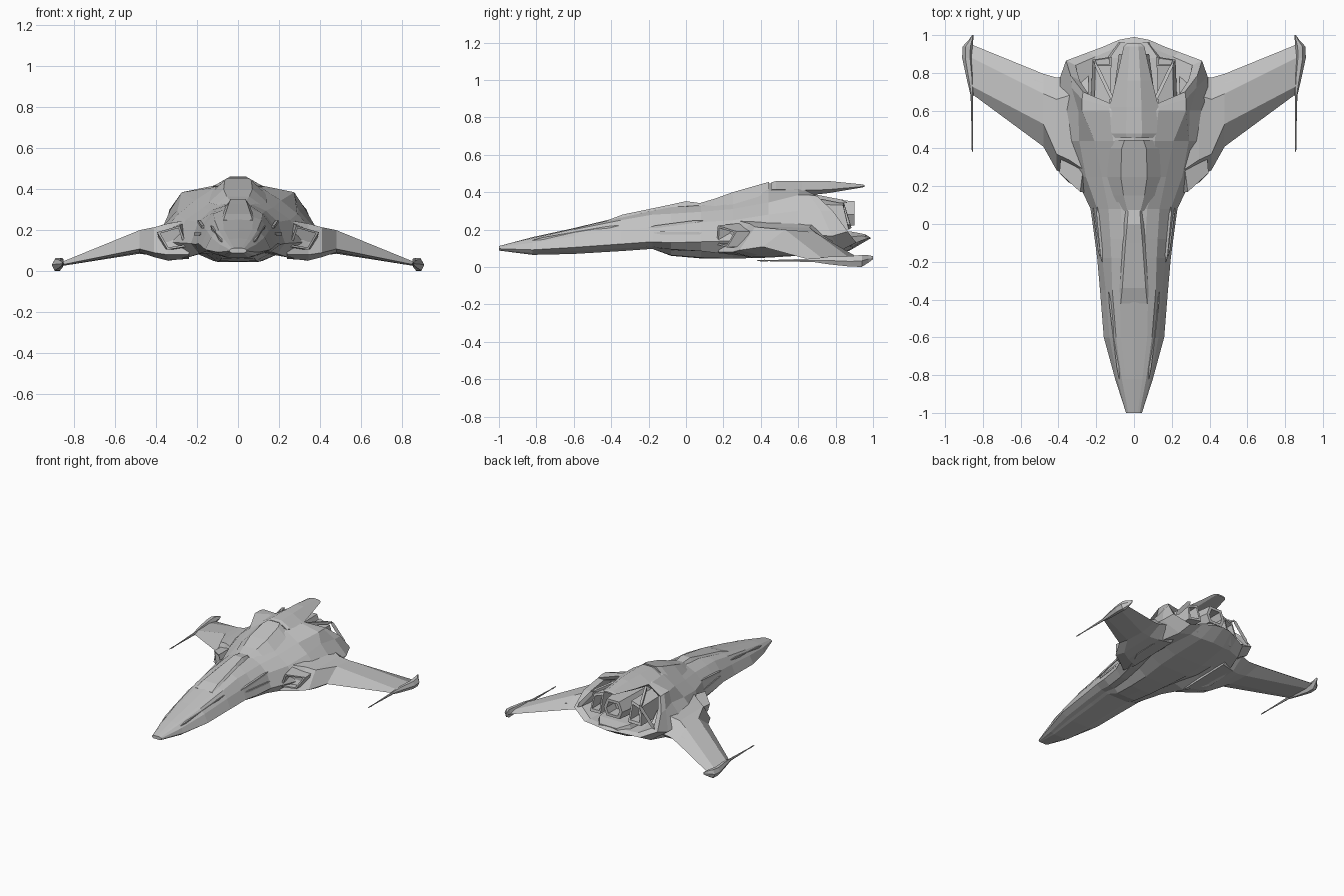
import bpy, bmesh
from mathutils import Vector

grey = bpy.data.materials.new("hull_grey")
grey.diffuse_color = (0.54, 0.54, 0.54, 1)


def loft(name, loops, cap_start=True, cap_end=True, side=1):
    """Skin a list of equal-length point loops with flat faces."""
    bm = bmesh.new()
    rings = [[bm.verts.new((p[0] * side, p[1], p[2])) for p in l] for l in loops]
    n = len(rings[0])
    for a, b in zip(rings, rings[1:]):
        for i in range(n):
            j = (i + 1) % n
            bm.faces.new((a[i], a[j], b[j], b[i]))
    if cap_start:
        bm.faces.new(rings[0])
    if cap_end:
        bm.faces.new(rings[-1])
    bmesh.ops.remove_doubles(bm, verts=bm.verts, dist=0.0005)
    bmesh.ops.recalc_face_normals(bm, faces=bm.faces)
    me = bpy.data.meshes.new(name)
    bm.to_mesh(me)
    bm.free()
    me.materials.append(grey)
    ob = bpy.data.objects.new(name, me)
    bpy.context.collection.objects.link(ob)
    return ob


def both(name, loops, **kw):
    loft(name + "_right", loops, side=1, **kw)
    loft(name + "_left", loops, side=-1, **kw)


def mirrored(half):
    """Close a half section (bottom centre to top centre) across x = 0."""
    return half + [(-x, y, z) for x, y, z in half[-2:0:-1]]


def sliver(name, a, b, w, h):
    """Thin pointed rail between two points, on both sides."""
    a, b = Vector(a), Vector(b)
    loops = []
    for t, s in ((0, 0.2), (0.12, 1), (0.85, 1), (1, 0.2)):
        c = a.lerp(b, t)
        loops.append([(c.x + dx * w * s, c.y, c.z + dz * h * s)
                      for dx, dz in ((-1, -1), (1, -1), (1, 1), (-1, 1))])
    both(name, loops)


# Fuselage: y, bottom z, outer points (x, z) from keel edge up, top z
stations = [
    (-1.0, .088, ((.03, .088), (.038, .092), (.042, .098), (.04, .105), (.03, .11), (.02, .112)), .112),
    (-.82, .065, ((.05, .065), (.08, .075), (.1, .092), (.088, .13), (.065, .152), (.045, .156)), .16),
    (-.6, .07, ((.07, .07), (.12, .085), (.16, .105), (.13, .165), (.095, .2), (.07, .205)), .208),
    (-.35, .085, ((.08, .085), (.14, .1), (.18, .123), (.15, .195), (.115, .25), (.075, .264)), .268),
    (-.18, .097, ((.09, .097), (.15, .11), (.195, .135), (.168, .215), (.12, .28), (.07, .3)), .302),
    (-.08, .06, ((.08, .063), (.16, .095), (.208, .13), (.18, .22), (.125, .285), (.06, .32)), .325),
    (.08, .046, ((.09, .05), (.19, .085), (.23, .135), (.195, .24), (.135, .295), (.07, .325)), .337),
    (.25, .045, ((.1, .045), (.25, .065), (.31, .14), (.255, .25), (.17, .31), (.125, .345)), .38),
    (.44, .05, ((.12, .05), (.34, .05), (.4, .16), (.29, .28), (.21, .345), (.11, .41)), .447),
    (.6, .06, ((.12, .06), (.34, .06), (.4, .18), (.295, .3), (.275, .385), (.13, .415)), .44),
]
VALLEY = (0, 0, 0, 0, 0, .012, .02, .035, .04, .03)    # depth of the groove beside the keel
loops = []
for (y, b, pts, t), v in zip(stations, VALLEY):
    (x1, z1), (x2, z2) = pts[:2]
    m = (x1 + (x2 - x1) * .42, y, (z1 + z2) / 2 + v)
    loops.append(mirrored([(0, y, b), (x1, y, z1), m] + [(x, y, z) for x, z in pts[1:]] + [(0, y, t)]))
# Slanted tail rim, then the hollow engine bay inside it
loops.append(mirrored([(0, .87, .085), (.1, .86, .085), (.18, .84, .1), (.27, .82, .085), (.39, .78, .165),
                       (.33, .72, .3), (.275, .66, .385), (.13, .62, .41), (0, .62, .43)]))
rim = mirrored([(0, .99, .155), (.08, .975, .155), (.16, .94, .142), (.24, .91, .13), (.36, .865, .19),
                (.335, .785, .3), (.27, .7, .38), (.13, .64, .41), (0, .64, .43)])
loops.append(rim)
loops.append([(x * .86, y - .025, .27 + (z - .27) * .86) for x, y, z in rim])
loops.append([(x * .74, .61, .27 + (z - .27) * .75) for x, y, z in rim])
loft("fuselage", loops)

# Raised panel along the top of the forebody: y, half width, bottom z, top half width, top z
panel = [(-.42, .088, .235, .07, .25), (-.34, .088, .255, .062, .28),
         (-.1, .066, .31, .045, .33), (0, .055, .32, .036, .352), (.08, .045, .325, .03, .341)]
loft("dorsal_panel", [[(-w, y, b), (w, y, b), (c, y, t), (-c, y, t)] for y, w, b, c, t in panel])

# Canopy: y, half width, edge z, half crown width, crown z
canopy = [(.07, .07, .315, .035, .341), (.15, .11, .325, .055, .364),
          (.25, .142, .335, .07, .4), (.4, .135, .38, .065, .443), (.445, .11, .405, .05, .455)]
loft("canopy", [[(-w, y, e), (w, y, e), (c, y, t), (-c, y, t)] for y, w, e, c, t in canopy])

# Dorsal spine overhanging the engine bay: y, half width, bottom z, edge z, half crown, top z
spine = [(.455, .1, .39, .415, .04, .452), (.48, .12, .39, .415, .042, .459),
         (.62, .13, .38, .41, .04, .461), (.76, .095, .395, .414, .034, .46),
         (.94, .055, .425, .43, .024, .442), (.955, .04, .428, .432, .018, .438)]
loft("dorsal_spine", [[(-w, y, e), (-w * .7, y, b), (w * .7, y, b), (w, y, e), (c, y, t), (-c, y, t)]
                      for y, w, b, e, c, t in spine])

# Wings: x, then (y, z) from the low leading edge over the top and back underneath
wing = [
    (.24, ((.17, .08), (.27, .25), (.7, .26), (.8, .16), (.7, .07), (.3, .06))),
    (.345, ((.25, .08), (.34, .232), (.68, .235), (.785, .14), (.68, .065), (.35, .052))),
    (.41, ((.285, .09), (.37, .214), (.66, .212), (.775, .125), (.66, .075), (.38, .068))),
    (.48, ((.41, .108), (.53, .2), (.69, .185), (.795, .11), (.66, .085), (.5, .092))),
    (.86, ((.69, .031), (.73, .045), (.88, .045), (.95, .033), (.88, .025), (.73, .025))),
]
both("wing", [[(x, y, z) for y, z in pts] for x, pts in wing])

# Wing tip pods with long forward spikes: y, centre x, half width, centre z, half height
pod = [(.38, .856, .002, .034, .002), (.42, .856, .005, .034, .005), (.44, .856, .003, .034, .003),
       (.68, .858, .007, .036, .009), (.76, .866, .018, .035, .02), (.88, .882, .028, .03, .028),
       (.94, .88, .027, .033, .032), (.975, .863, .012, .043, .02), (1.0, .854, .003, .05, .008)]
both("wing_tip_pod", [[(x - w, y, z), (x - w * .4, y, z - h), (x + w * .5, y, z - h),
                       (x + w, y, z), (x + w * .4, y, z + h), (x - w * .5, y, z + h)]
                      for y, x, w, z, h in pod])


def duct(outer_back, outer_front, depth, shrink):
    """Loops of a hollow duct: outside, lip, then recessed inner end."""
    c = sum((Vector(p) for p in outer_front), Vector()) / len(outer_front)
    inner = [c + (Vector(p) - c) * shrink for p in outer_front]
    return [outer_back, outer_front, inner, [p + Vector((0, depth, 0)) for p in inner]]


# Air intakes ahead of the wing roots
both("air_intake", duct([(.22, .44, .1), (.38, .44, .12), (.38, .44, .19), (.25, .44, .25)],
                        [(.25, .165, .12), (.345, .22, .105), (.395, .27, .19), (.285, .17, .222)],
                        .06, .8))

# Engine nozzles in the bay
nozzle = [(-.07, .21), (.07, .21), (.1, .28), (.065, .365), (-.065, .365), (-.1, .28)]
loft("centre_engine", duct([(x * 1.2, .6, z) for x, z in nozzle],
                           [(x * .8, .9, .285 + (z - .285) * .85) for x, z in nozzle], -.1, .7))
both("side_engine", duct([(.13, .6, .2), (.23, .6, .2), (.21, .6, .34), (.13, .6, .37)],
                         [(.12, .885, .21), (.22, .87, .2), (.205, .84, .33), (.12, .84, .36)],
                         -.1, .72))

# Struts crossing the bay from the spine to the rim
sliver("bay_strut_upper", (.1, .63, .39), (.21, .86, .345), .01, .01)
sliver("bay_strut_lower", (.2, .86, .35), (.33, .86, .2), .01, .012)

# Lower tail block under the engines
loft("tail_block", [[(-w, y, b), (w, y, b), (w * .8, y, t), (-w * .8, y, t)]
                    for y, w, b, t in ((.62, .2, .11, .2), (.88, .16, .11, .19), (.96, .09, .15, .175))])

# Side vents and nose trim rails
sliver("upper_side_vent", (.168, -.2, .21), (.195, .09, .248), .007, .007)
sliver("lower_side_vent", (.18, -.17, .182), (.215, .1, .18), .006, .007)
sliver("nose_rail", (.078, -.82, .143), (.133, -.36, .222), .006, .006)
sliver("wing_rail", (.48, .745, .145), (.78, .86, .063), .006, .005)
